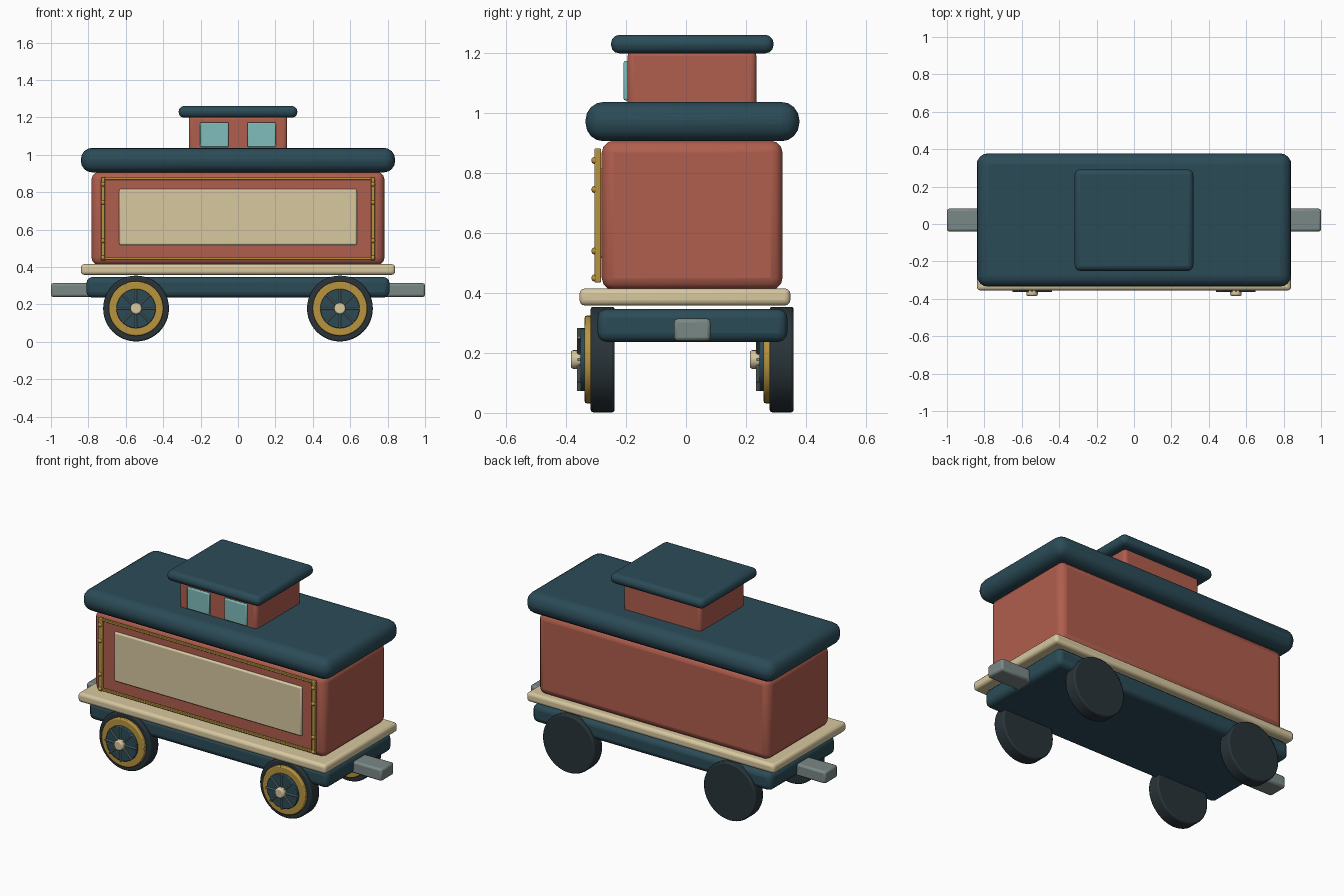
import bpy
from math import pi, radians, cos, sin

if "Cube" in bpy.data.objects:
    bpy.data.objects.remove(bpy.data.objects["Cube"])


def mat(name, hexcol):
    m = bpy.data.materials.new(name)
    c = [int(hexcol[i:i + 2], 16) / 255 for i in (0, 2, 4)]
    m.diffuse_color = [((v + 0.055) / 1.055) ** 2.4 for v in c] + [1]
    m.use_nodes = True
    m.node_tree.nodes["Principled BSDF"].inputs["Base Color"].default_value = m.diffuse_color
    return m


RED = mat("red_paint", "B05E4D")
TEAL = mat("dark_teal", "2B4B57")
CREAM = mat("cream", "D8C8A0")
GOLD = mat("gold", "B8943F")
GLASS = mat("window_blue", "7FBDBB")
STEEL = mat("steel", "7A8986")
RUBBER = mat("rubber", "293439")


def finish(name, material, bevel=0, segments=3):
    ob = bpy.context.object
    ob.name = name
    ob.data.materials.append(material)
    if bevel:
        b = ob.modifiers.new("bevel", "BEVEL")
        b.width, b.segments, b.limit_method = bevel, segments, "ANGLE"
    bpy.ops.object.shade_smooth_by_angle(angle=radians(35))
    return ob


def box(name, material, x, y, z, bevel=0, segments=3):
    """Box from (min, max) ranges on each axis."""
    bpy.ops.mesh.primitive_cube_add(size=1, location=[sum(r) / 2 for r in (x, y, z)])
    ob = bpy.context.object
    ob.scale = [r[1] - r[0] for r in (x, y, z)]
    bpy.ops.object.transform_apply(location=False, rotation=False, scale=True)
    return finish(name, material, bevel, segments)


def disc(name, material, x, y, z, radius, bevel=0, verts=40):
    """Cylinder along y between the two y values."""
    bpy.ops.mesh.primitive_cylinder_add(vertices=verts, radius=radius, depth=y[1] - y[0],
                                        location=(x, sum(y) / 2, z), rotation=(pi / 2, 0, 0))
    return finish(name, material, bevel, 2)


# Underframe, deck and couplers
box("chassis", TEAL, (-.81, .81), (-.295, .338), (.237, .346), .03)
box("deck", CREAM, (-.84, .84), (-.355, .348), (.358, .415), .018)
for s, side in ((-1, "left"), (1, "right")):
    box(side + "_coupler", STEEL, sorted((s * .78, s)), (-.04, .082), (.24, .314), .012, 2)

# Body and roof
box("body", RED, (-.783, .783), (-.281, .322), (.41, .908), .04)
box("roof", TEAL, (-.84, .84), (-.335, .378), (.906, 1.037), .06, 4)
box("side_panel", CREAM, (-.635, .635), (-.296, -.27), (.517, .817), .008, 2)

# Roof cabin
box("cupola", RED, (-.263, .263), (-.195, .235), (1.0, 1.21), .02)
box("cupola_roof", TEAL, (-.317, .317), (-.25, .292), (1.199, 1.261), .028)
for s, side in ((-1, "left"), (1, "right")):
    box(side + "_window", GLASS, (s * .126 - .076, s * .126 + .076), (-.208, -.185),
        (1.042, 1.174), .006, 2)

# Gold frame with studs
for s, side in ((-1, "left"), (1, "right")):
    x = s * .722
    box(side + "_trim_post", GOLD, (x - .011, x + .011), (-.305, -.283), (.435, .882), .004, 2)
    for z in (.45, .54, .745, .842):
        bpy.ops.mesh.primitive_uv_sphere_add(segments=16, ring_count=8, radius=.012,
                                             location=(x, -.304, z))
        finish(side + "_trim_stud", GOLD)
for z, end in ((.445, "lower"), (.872, "upper")):
    box(end + "_trim_rail", GOLD, (-.73, .73), (-.301, -.285), (z - .007, z + .007), .003, 2)

# Wheels: both rows have the spoked face toward the front
WZ = .178
for y0, row in ((-.278, "front"), (.319, "back")):
    for x in (-.545, .545):
        disc(row + "_tyre", RUBBER, x, (y0 - .04, y0 + .04), WZ, .176, .008, 48)
        disc(row + "_rim", GOLD, x, (y0 - .06, y0 - .03), WZ, .146, .006, 48)
        disc(row + "_wheel_disc", TEAL, x, (y0 - .074, y0 - .05), WZ, .105, .004)
        for i in range(8):
            a = i * pi / 4
            bpy.ops.mesh.primitive_cylinder_add(
                vertices=10, radius=.006, depth=.105,
                location=(x + .053 * sin(a), y0 - .079, WZ + .053 * cos(a)), rotation=(0, a, 0))
            finish(row + "_spoke", STEEL)
        disc(row + "_hub", CREAM, x, (y0 - .106, y0 - .07), WZ, .031, .008, 24)
